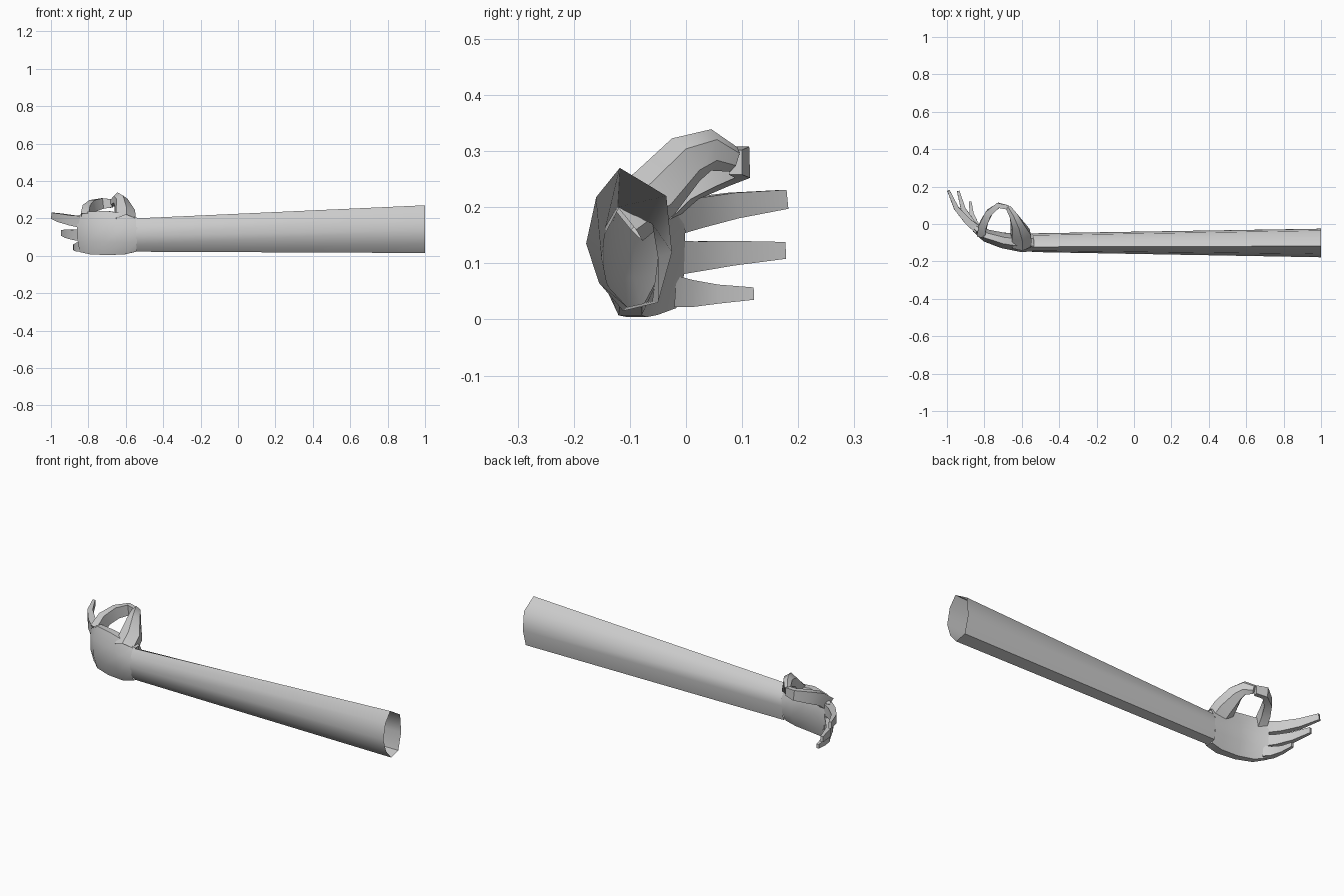
import bpy, bmesh, math
from mathutils import Vector

if "Cube" in bpy.data.objects:
    bpy.data.objects.remove(bpy.data.objects["Cube"])

UP = Vector((0, 0, 1))


def loft(name, rings, cap_start=False, cap_end=True, angle=35):
    """Skin a list of point rings into one mesh object."""
    bm = bmesh.new()
    vs = [[bm.verts.new(p) for p in ring] for ring in rings]
    n = len(rings[0])
    for a, b in zip(vs, vs[1:]):
        for i in range(n):
            j = (i + 1) % n
            bm.faces.new((a[i], a[j], b[j], b[i]))
    if cap_start:
        bm.faces.new(vs[0][::-1])
    if cap_end:
        bm.faces.new(vs[-1])
    bmesh.ops.recalc_face_normals(bm, faces=bm.faces)
    me = bpy.data.meshes.new(name)
    bm.to_mesh(me)
    bm.free()
    ob = bpy.data.objects.new(name, me)
    bpy.context.collection.objects.link(ob)
    bpy.ops.object.select_all(action='DESELECT')
    ob.select_set(True)
    bpy.context.view_layer.objects.active = ob
    bpy.ops.object.shade_smooth_by_angle(angle=math.radians(angle))
    return ob


def limb_rings(path, sides):
    """path: (x, y, z, half thickness, half width); rings stand square to the path."""
    pts = [Vector(p[:3]) for p in path]
    out = []
    for i, p in enumerate(path):
        t = (pts[min(i + 1, len(pts) - 1)] - pts[max(i - 1, 0)]).normalized()
        u = t.cross(UP).normalized()
        v = u.cross(t)
        k = 1 / math.cos(math.pi / sides)
        ring = []
        for s in range(sides):
            a = math.tau * (s + 0.5) / sides
            ring.append(pts[i] + u * (p[3] * k * math.cos(a)) + v * (p[4] * k * math.sin(a)))
        out.append(ring)
    return out


# forearm: open tapered tube, (y, z) sections at elbow and wrist
elbow = [(-.118, .27), (-.16, .218), (-.178, .135), (-.155, .065),
         (-.112, .015), (-.05, .03), (-.025, .12), (-.035, .22)]
wrist = [(-.122, .2), (-.143, .165), (-.15, .11), (-.14, .06),
         (-.105, .022), (-.06, .032), (-.05, .11), (-.06, .17)]
loft("forearm", [[(1, y, z) for y, z in elbow], [(-.545, y, z) for y, z in wrist]],
     cap_end=False, angle=60)

# palm
loft("palm", limb_rings([
    (-.54, -.098, .112, .048, .09),
    (-.60, -.100, .115, .050, .108),
    (-.70, -.088, .122, .042, .118),
    (-.79, -.062, .122, .034, .114),
    (-.845, -.022, .118, .024, .098)], 8), angle=50)

# straight fingers
fingers = {
    "middle_finger": [(-.835, -.03, .182, .022, .031), (-.89, .015, .19, .018, .027),
                      (-.95, .085, .203, .013, .023), (-.992, .178, .214, .007, .017)],
    "ring_finger": [(-.835, -.03, .11, .021, .031), (-.87, .01, .112, .018, .027),
                    (-.913, .08, .118, .013, .022), (-.94, .176, .123, .007, .015)],
    "little_finger": [(-.825, -.03, .05, .019, .028), (-.85, .005, .046, .016, .024),
                      (-.868, .055, .045, .011, .017), (-.876, .12, .046, .007, .011)],
    # index finger and thumb meet in a ring
    "index_finger": [(-.815, -.05, .20, .022, .034), (-.805, .0, .243, .021, .033),
                     (-.775, .06, .268, .018, .031), (-.725, .1, .28, .014, .028),
                     (-.672, .088, .28, .012, .022)],
}
for name, path in fingers.items():
    loft(name, limb_rings(path, 4))

# thumb
loft("thumb", limb_rings([
    (-.60, -.11, .18, .052, .045),
    (-.605, -.055, .225, .052, .045),
    (-.625, .0, .285, .032, .04),
    (-.645, .045, .302, .022, .032),
    (-.67, .085, .285, .014, .02)], 6), angle=45)
